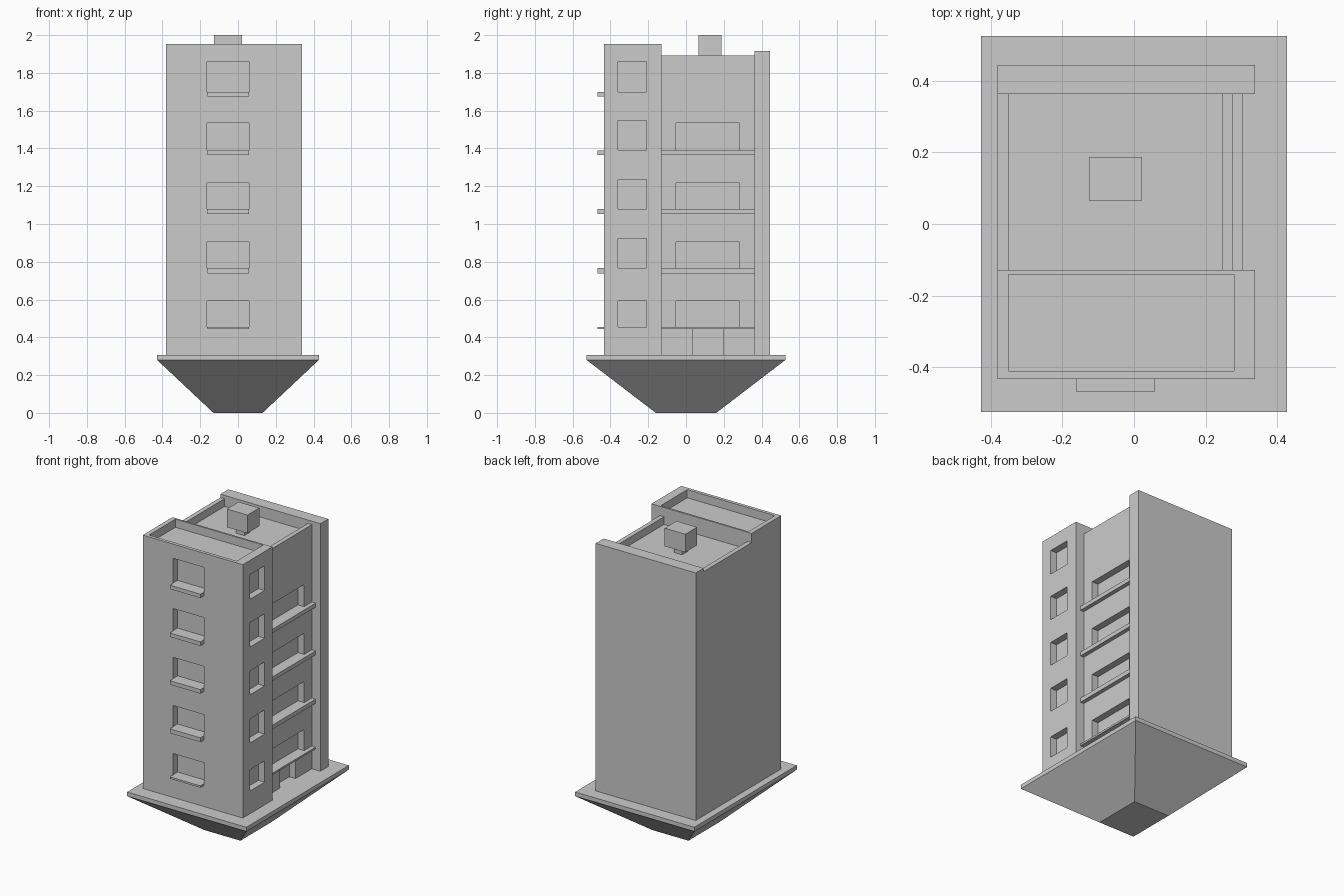
import bpy, bmesh
from mathutils import Matrix, Vector

if "Cube" in bpy.data.objects:
    bpy.data.objects.remove(bpy.data.objects["Cube"])


def add_box(bm, x0, x1, y0, y1, z0, z1):
    size = Vector((x1 - x0, y1 - y0, z1 - z0))
    mid = Vector((x0 + x1, y0 + y1, z0 + z1)) / 2
    bmesh.ops.create_cube(bm, size=1, matrix=Matrix.Translation(mid) @ Matrix.Diagonal(size).to_4x4())


def boxes(name, specs):
    bm = bmesh.new()
    for s in specs:
        add_box(bm, *s)
    mesh = bpy.data.meshes.new(name)
    bm.to_mesh(mesh)
    bm.free()
    ob = bpy.data.objects.new(name, mesh)
    bpy.context.collection.objects.link(ob)
    return ob


def carve(ob, specs):
    cutter = boxes(ob.name + "_cutter", specs)
    cutter.hide_render = True
    mod = ob.modifiers.new("openings", 'BOOLEAN')
    mod.operation, mod.solver, mod.object = 'DIFFERENCE', 'EXACT', cutter
    bpy.context.view_layer.objects.active = ob
    bpy.ops.object.modifier_apply(modifier=mod.name)
    bpy.data.objects.remove(cutter)


GROUND = 0.307
LEFT, RIGHT, WALL = -0.381, 0.338, 0.277
FRONT, TOWER_BACK, SLAB_FRONT, BACK = -0.433, -0.129, 0.363, 0.444
REVEAL = 0.045
sill_z = [0.455, 0.767, 1.08, 1.39, 1.70]
front_top = [0.592, 0.904, 1.217, 1.534, 1.86]
side_top = [0.593, 0.923, 1.235, 1.548, 1.86]
thick = [0.012, 0.028, 0.026, 0.026, 0.025]

# Plate and tapered foundation beneath it
boxes("ground_plate", [(-0.428, 0.428, -0.526, 0.526, 0.28, GROUND)])
base = boxes("tapered_foundation", [(-0.428, 0.428, -0.526, 0.526, 0, 0.28)])
for v in base.data.vertices:
    if v.co.z < 0.1:
        v.co.x *= 0.13 / 0.428
        v.co.y *= 0.16 / 0.526

# Front tower with sunken roof and recessed windows on two sides
tower = boxes("front_tower", [(LEFT, RIGHT, FRONT, TOWER_BACK, GROUND, 1.953)])
cuts = [(-0.351, 0.279, -0.411, -0.141, 1.90, 2.1)]
for z, ft, st in zip(sill_z, front_top, side_top):
    cuts.append((-0.163, 0.058, FRONT - 0.1, FRONT + REVEAL, z, ft))
    cuts.append((RIGHT - REVEAL, RIGHT + 0.1, -0.36, -0.21, z, st))
carve(tower, cuts)

# Middle block with sunken roof, balcony doors and ground entrance
middle = boxes("middle_block", [(LEFT, WALL, TOWER_BACK, SLAB_FRONT, GROUND, 1.893)])
cuts = [(-0.351, 0.248, TOWER_BACK - 0.1, SLAB_FRONT + 0.1, 1.843, 2.1),
        (WALL - REVEAL, WALL + 0.1, 0.034, 0.196, GROUND - 0.1, sill_z[0] - thick[0])]
for z, t in zip(sill_z[:4], front_top):
    cuts.append((WALL - REVEAL, WALL + 0.1, -0.053, 0.283, z, t))
carve(middle, cuts)

# Back slab
boxes("back_slab", [(LEFT, RIGHT, SLAB_FRONT, BACK, GROUND, 1.915)])

# Window sills and balconies
boxes("window_sills", [(-0.161, 0.058, -0.469, FRONT, z - t, z)
                       for z, t in zip(sill_z, thick)])
boxes("balconies", [(WALL, 0.304, TOWER_BACK, SLAB_FRONT, z - t, z)
                    for z, t in zip(sill_z[:4], thick)])

# Rooftop tank on a short stem
boxes("roof_tank", [(-0.126, 0.022, 0.066, 0.187, 1.882, 2.0)])
boxes("tank_stem", [(-0.082, -0.022, 0.097, 0.157, 1.843, 1.882)])
